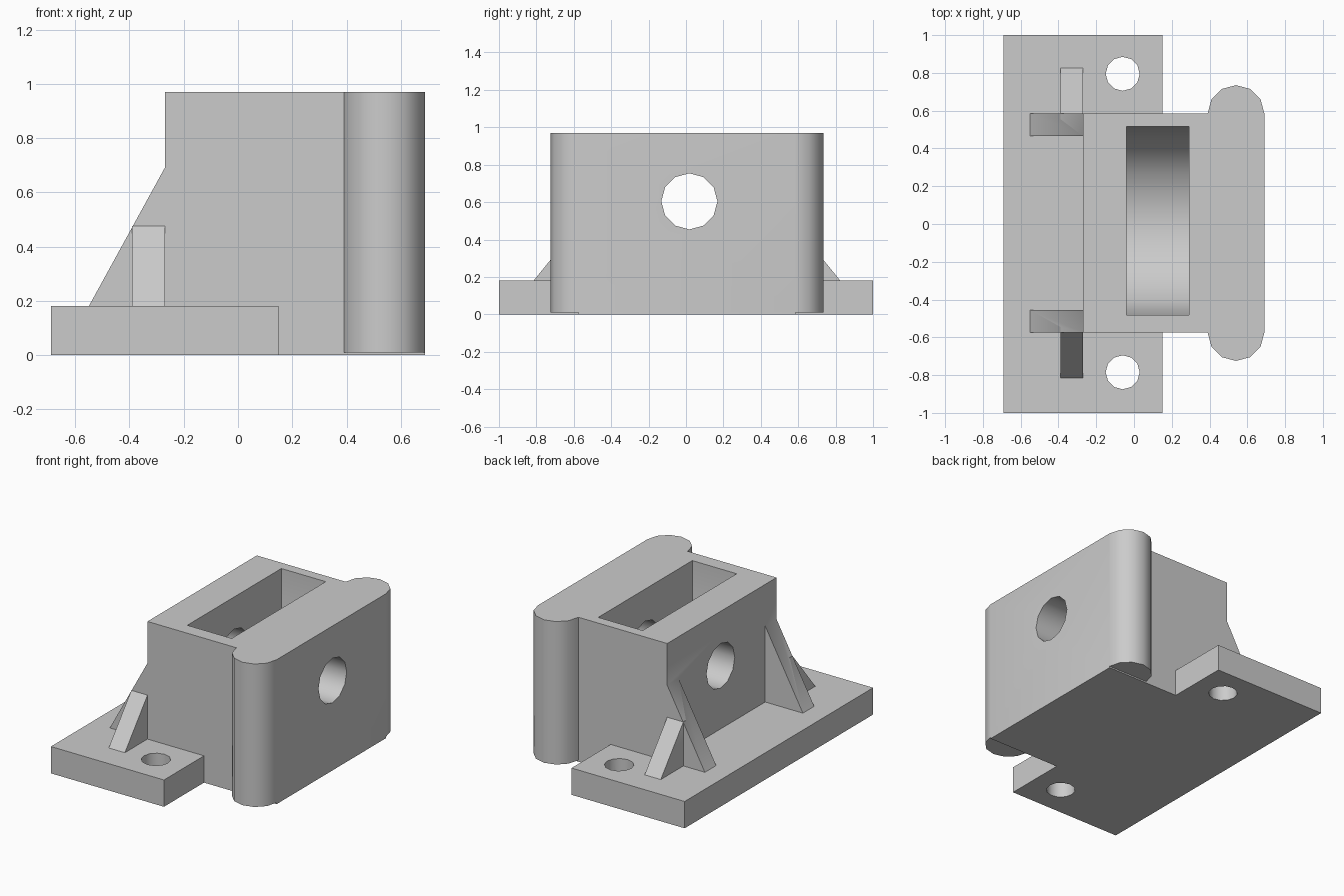
import bpy
import bmesh
from math import sin, cos, pi, radians
from mathutils import Vector

cube = bpy.data.objects.get("Cube")
if cube:
    bpy.data.objects.remove(cube)

grey = bpy.data.materials.new("plain grey")
grey.use_nodes = True
grey.diffuse_color = (0.6, 0.6, 0.6, 1)
grey.node_tree.nodes["Principled BSDF"].inputs["Base Color"].default_value = (0.6, 0.6, 0.6, 1)

MID = 0.005      # centre line of the block across y
TOP = 0.97
PLATE = 0.18
BORE_Y, BORE_Z = 0.018, 0.604


def prism(name, profile, axis, low, high):
    """Extrude a 2D profile along an axis (the profile uses the other two axes in order)."""
    def place(p, d):
        co = list(p)
        co.insert(axis, d)
        return Vector(co)
    bm = bmesh.new()
    face = bm.faces.new([bm.verts.new(place(p, low)) for p in profile])
    out = bmesh.ops.extrude_face_region(bm, geom=[face])
    shift = place((0, 0), high - low)
    bmesh.ops.translate(bm, vec=shift,
                        verts=[v for v in out["geom"] if isinstance(v, bmesh.types.BMVert)])
    bmesh.ops.recalc_face_normals(bm, faces=bm.faces)
    mesh = bpy.data.meshes.new(name)
    bm.to_mesh(mesh)
    bm.free()
    mesh.materials.append(grey)
    obj = bpy.data.objects.new(name, mesh)
    bpy.context.collection.objects.link(obj)
    return obj


def rect(u0, u1, v0, v1):
    return [(u0, v0), (u1, v0), (u1, v1), (u0, v1)]


def arc(cu, cv, r, start, end, steps):
    angles = [start + (end - start) * i / steps for i in range(steps + 1)]
    return [(cu + r * cos(a), cv + r * sin(a)) for a in angles]


def circle(cu, cv, r):
    return arc(cu, cv, r, 0, 2 * pi, 12)[:-1]


def combine(target, other, operation):
    """Apply a boolean to the target and discard the other solid."""
    other.hide_render = True
    mod = target.modifiers.new("combine", "BOOLEAN")
    mod.operation = operation
    mod.solver = "EXACT"
    mod.object = other
    bpy.context.view_layer.objects.active = target
    bpy.ops.object.modifier_apply(modifier=mod.name)
    bpy.data.objects.remove(other)


# Base plate and central block
body = prism("mounting_bracket", rect(-0.69, 0.15, -1, 1), 2, 0, PLATE)
combine(body, prism("block", rect(-0.27, 0.69, MID - 0.58, MID + 0.58), 2, 0, TOP), "UNION")

# Wide end slab with rounded ends, just clear of the ground
slab = (arc(0.54, MID + 0.58, 0.15, 0, pi, 6)
        + arc(0.54, MID - 0.58, 0.15, pi, 2 * pi, 6))
combine(body, prism("end_slab", slab, 2, 0.01, TOP), "UNION")

# Gussets: two behind the block, one on each side
for side in (-1, 1):
    inner, outer = sorted((MID + side * 0.46, MID + side * 0.58))
    rear = [(-0.55, PLATE), (-0.55, 0.1), (-0.2, 0.1), (-0.2, 0.69), (-0.27, 0.69)]
    combine(body, prism("rear_gusset", rear, 1, inner, outer), "UNION")
    wall, foot, root = (MID + side * d for d in (0.58, 0.82, 0.55))
    flank = [(foot, PLATE), (foot, 0.1), (root, 0.1), (root, 0.475), (wall, 0.475)]
    combine(body, prism("side_gusset", flank, 0, -0.39, -0.27), "UNION")

# Bolt holes through the plate
for side in (-1, 1):
    combine(body, prism("bolt_hole", circle(-0.06, MID + side * 0.79, 0.09), 2, -0.1, 0.3),
            "DIFFERENCE")

# Round-bottomed pocket, open at the top
pocket = arc(BORE_Y, BORE_Z, 0.499, pi, 2 * pi, 6)
pocket += [(BORE_Y + 0.499, 1.1), (BORE_Y - 0.499, 1.1)]
combine(body, prism("pocket", pocket, 0, -0.04, 0.29), "DIFFERENCE")

# Bore through both walls
combine(body, prism("bore", circle(BORE_Y, BORE_Z, 0.15), 0, -1, 1), "DIFFERENCE")

bpy.ops.object.select_all(action="DESELECT")
body.select_set(True)
bpy.context.view_layer.objects.active = body
bpy.ops.object.shade_smooth_by_angle(angle=radians(35))
